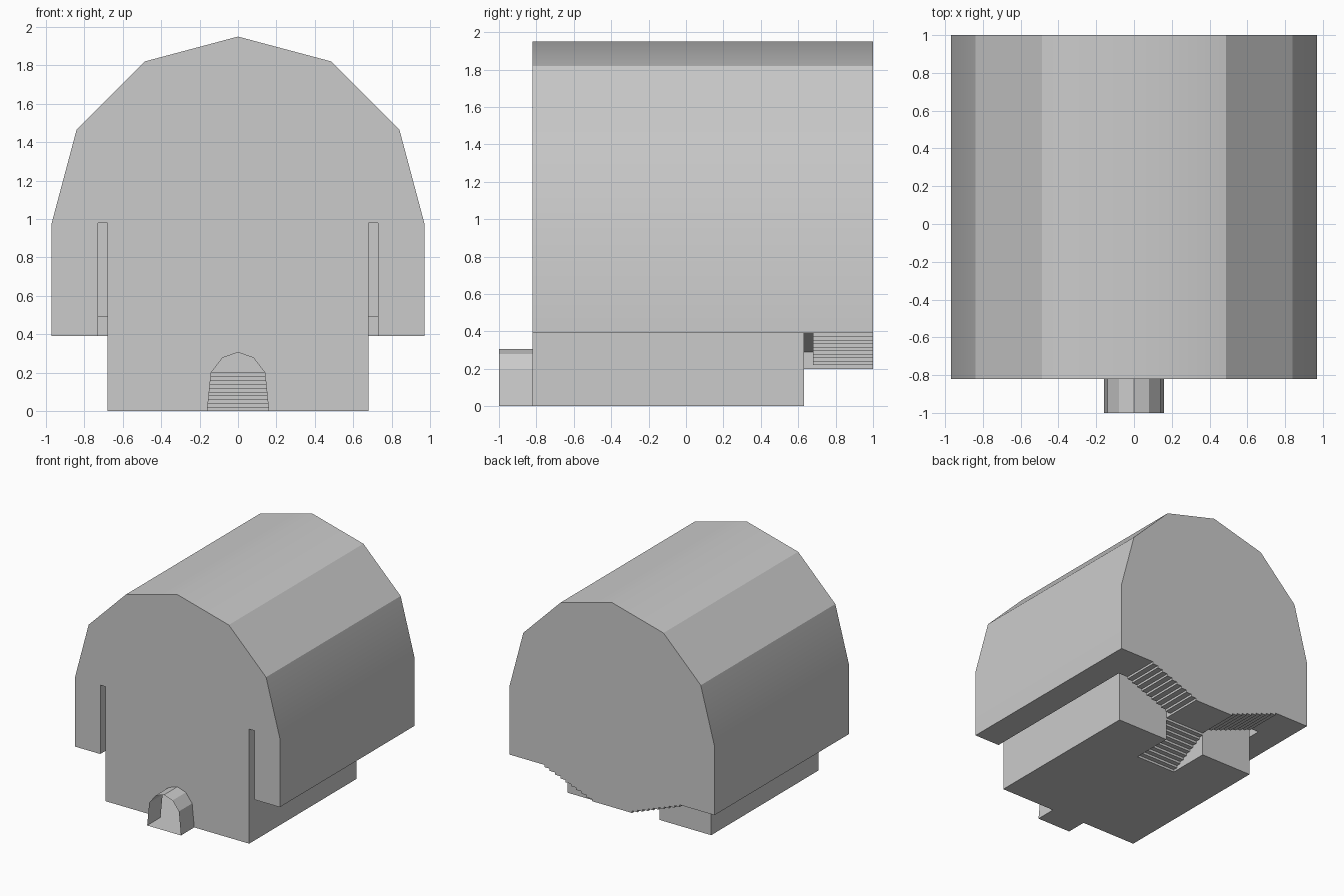
import bpy, bmesh, math
from mathutils import Vector

if "Cube" in bpy.data.objects:
    bpy.data.objects.remove(bpy.data.objects["Cube"])

F, B = -0.82, 1.0            # front and back walls of the hall
W, P, G = 0.68, 0.73, 0.39   # pit wall, parapet back, gallery level
R0, R1, S = 0.63, 0.68, 0.19 # stair rail faces, centre stair half width
VAULT = [(0.97, G), (0.97, 0.98), (0.84, 1.467), (0.487, 1.82), (0, 1.95)]
ARCH = [(0.16, 0), (0.14, 0.2), (0.08, 0.278), (0, 0.305)]
N = 10


def part(name, faces, smooth=False):
    """Each face is (points, outward hint); every face is mirrored in x."""
    bm = bmesh.new()
    for pts, hint in faces:
        for s in (1, -1):
            f = bm.faces.new([bm.verts.new((s * x, y, z)) for x, y, z in pts])
            f.normal_update()
            if f.normal.dot(Vector((s * hint[0], hint[1], hint[2]))) < 0:
                f.normal_flip()
    bmesh.ops.remove_doubles(bm, verts=bm.verts, dist=1e-4)
    me = bpy.data.meshes.new(name)
    bm.to_mesh(me)
    bm.free()
    ob = bpy.data.objects.new(name, me)
    bpy.context.collection.objects.link(ob)
    if smooth:
        bpy.context.view_layer.objects.active = ob
        ob.select_set(True)
        bpy.ops.object.shade_smooth_by_angle(angle=math.radians(30))
        ob.select_set(False)
    return ob


def at_y(y, prof):
    return [(x, y, z) for x, z in prof]


def at_x(x, y0, y1, z0, z1):
    return [(x, y0, z0), (x, y1, z0), (x, y1, z1), (x, y0, z1)]


def at_z(z, x0, x1, y0, y1):
    return [(x0, y0, z), (x1, y0, z), (x1, y1, z), (x0, y1, z)]


def along_y(prof, y0, y1, hint):
    """Strip of quads following an x-z profile."""
    return [([(*a[:1], y0, a[1]), (*b[:1], y0, b[1]), (b[0], y1, b[1]), (a[0], y1, a[1])], hint)
            for a, b in zip(prof, prof[1:])]


def steps(a0, a1, z0, z1):
    """Stair outline with N risers and N-1 treads."""
    out = [(a0, z0)]
    for i in range(N):
        a = a0 + (a1 - a0) * i / (N - 1)
        z = z0 + (z1 - z0) * (i + 1) / N
        out += [(a, z)] + ([(a0 + (a1 - a0) * (i + 1) / (N - 1), z)] if i < N - 1 else [])
    return out


OUT, DOWN, FRONT, BACK, IN = (1, 0, 0), (0, 0, -1), (0, -1, 0), (0, 1, 0), (-1, 0, 0)
side = steps(S, 0.64, 0.2, G)
centre = steps(0.27, R0, 0, 0.2)

# vaulted roof and outer walls
part("vault", along_y(VAULT, F, B, (1, 0, 1)), True)

# end walls
part("front_wall", [(at_y(F, ARCH[::-1] + [(W, 0), (W, 0.98), (P, 0.98), (P, G)] + VAULT), FRONT)])
part("back_wall", [(at_y(B, [(0, 0.2)] + side + VAULT), BACK)])

# entrance tunnel, open at both ends
part("entrance_tunnel", along_y(ARCH, -1, F, (1, 0, 1)) + [(at_z(0, 0, 0.16, -1, F), DOWN)])

# sunken floor around the centre stair
part("lower_floor", [([(0, F, 0), (W, F, 0), (W, R0, 0), (S, R0, 0), (S, 0.27, 0), (0, 0.27, 0)], DOWN)])

# gallery floors
part("gallery_floor", [(at_z(G, P, 0.97, F, R1), DOWN), (at_z(G, 0.64, 0.97, R1, B), DOWN)])

# tall walls between gallery and lower floor
part("gallery_divider", [
    (at_x(W, F, R0, 0, 0.98), OUT),
    (at_x(P, F, R0, G, 0.98), IN),
    (at_z(0.98, W, P, F, R0), DOWN),
    (at_y(R0, [(W, 0.49), (P, 0.49), (P, 0.98), (W, 0.98)]), FRONT)])

# sloping rails beside the upper stairs
rail = [(S, 0.29), (0.64, 0.49), (P, 0.49)]
part("stair_rail", along_y(rail, R0, R1, DOWN) + [
    (at_y(R0, [(S, 0), (W, 0), (W, 0.49), (0.64, 0.49), (S, 0.29)]), BACK),
    (at_y(R1, side + [(P, G)] + rail[::-1]), FRONT),
    (at_x(S, R0, R1, 0.2, 0.29), OUT),
    (at_x(P, R0, R1, G, 0.49), IN)])

# upper stairs and landing
part("upper_stairs", along_y(side, R1, B, (1, 0, -1)) + [(at_z(0.2, 0, S, R0, B), DOWN)])

# centre stairs with side walls
flight = [([(0, a, z), (S, a, z), (S, b, w), (0, b, w)], (0, 1, -1))
          for (a, z), (b, w) in zip(centre, centre[1:])]
part("centre_stairs", flight + [([(S, y, z) for y, z in centre] + [(S, R0, 0)], IN)])
